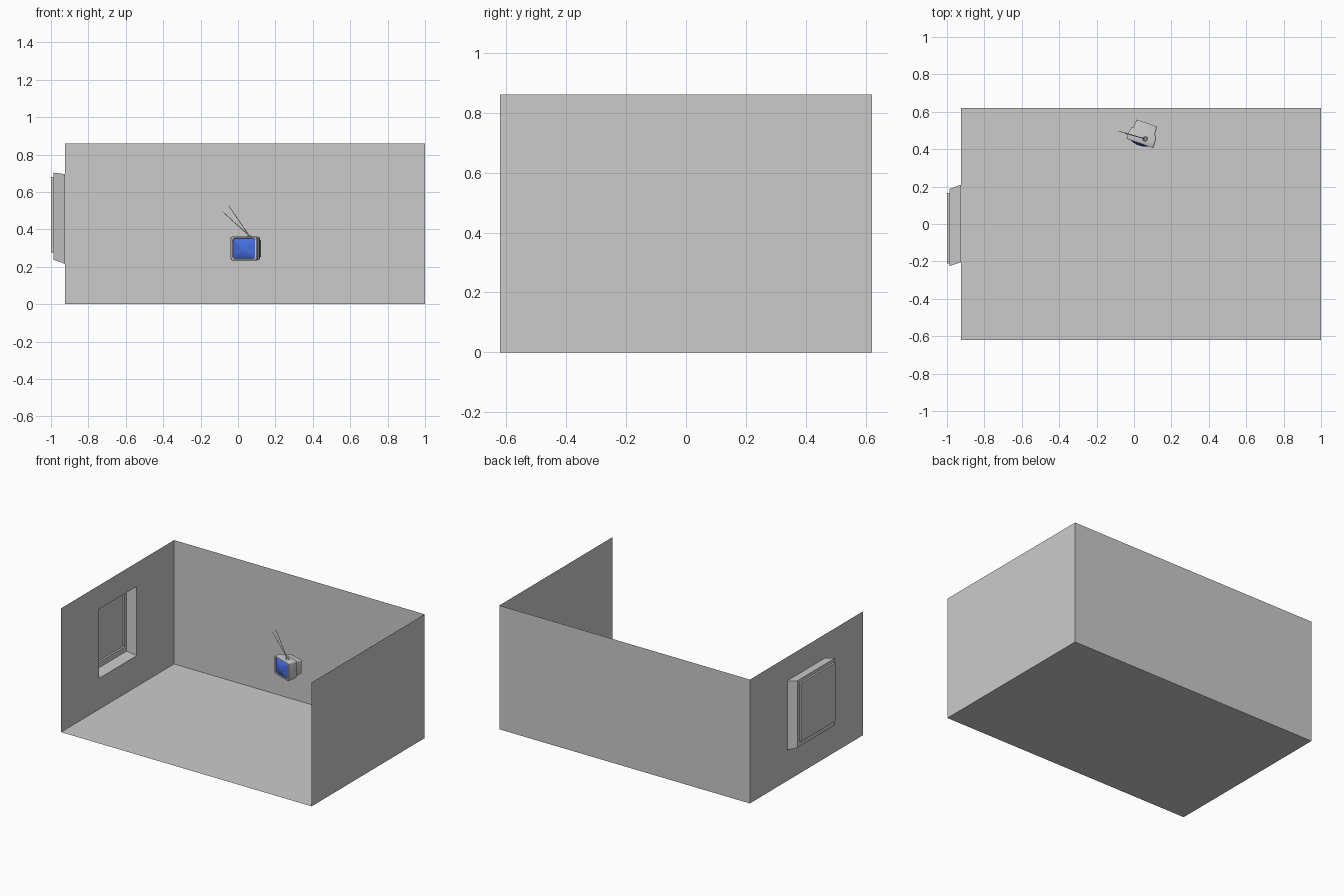
import bpy, bmesh
from math import cos, sin, pi, radians
from mathutils import Matrix, Vector

if "Cube" in bpy.data.objects:
    bpy.data.objects.remove(bpy.data.objects["Cube"])


def loft(name, rings, cap_first=False, cap_last=True, matrix=None, color=None, smooth=False):
    """Skin a series of closed point rings into one object."""
    bm = bmesh.new()
    loops = [[bm.verts.new(p) for p in ring] for ring in rings]
    for a, b in zip(loops, loops[1:]):
        for i in range(len(a)):
            j = (i + 1) % len(a)
            bm.faces.new((a[i], a[j], b[j], b[i]))
    if cap_first:
        bm.faces.new(loops[0])
    if cap_last:
        bm.faces.new(loops[-1])
    bmesh.ops.recalc_face_normals(bm, faces=bm.faces)
    if matrix:
        bm.transform(matrix)
    mesh = bpy.data.meshes.new(name)
    bm.to_mesh(mesh)
    bm.free()
    obj = bpy.data.objects.new(name, mesh)
    bpy.context.collection.objects.link(obj)
    if color:
        mat = bpy.data.materials.new(name)
        mat.diffuse_color = color
        mat.use_nodes = True
        mat.node_tree.nodes["Principled BSDF"].inputs["Base Color"].default_value = mat.diffuse_color
        mesh.materials.append(mat)
    if smooth:
        bpy.ops.object.select_all(action='DESELECT')
        obj.select_set(True)
        bpy.context.view_layer.objects.active = obj
        bpy.ops.object.shade_smooth_by_angle(angle=radians(35))
    return obj


def wall_rect(x, y0, y1, z0, z1):
    return [(x, y0, z0), (x, y1, z0), (x, y1, z1), (x, y0, z1)]


def round_rect(v, w, h, r, steps=4):
    """Rounded rectangle facing the viewer at local depth v."""
    pts = []
    for q, (sx, sz) in enumerate([(1, 1), (-1, 1), (-1, -1), (1, -1)]):
        for k in range(steps + 1):
            a = (q + k / steps) * pi / 2
            pts.append((sx * (w / 2 - r) + r * cos(a), v, sz * (h / 2 - r) + r * sin(a)))
    return pts


def rod(name, p, q, r0, r1, sides=8):
    """Tapered rod between two points."""
    p, q = Vector(p), Vector(q)
    rot = (q - p).to_track_quat('Z', 'Y')
    ring = lambda c, r: [c + rot @ Vector((r * cos(2 * pi * i / sides), r * sin(2 * pi * i / sides), 0))
                         for i in range(sides)]
    return loft(name, [ring(p, r0), ring(q, r1)], cap_first=True)


# Room shell: single-sheet floor, back wall and right wall; front and top open
X0, X1, Y, H = -0.925, 1.0, 0.62, 0.86
loft("floor", [[(X0, -Y, 0), (X1, -Y, 0), (X1, Y, 0), (X0, Y, 0)]])
loft("back_wall", [[(X0, Y, 0), (X1, Y, 0), (X1, Y, H), (X0, Y, H)]])
loft("right_wall", [wall_rect(X1, -Y, Y, 0, H)])

# Left wall with a window recess pushed outwards at a slight slant
loft("window_wall", [
    wall_rect(X0, -Y, Y, 0, H),
    wall_rect(X0, -0.205, 0.21, 0.215, 0.695),
    wall_rect(-0.987, -0.225, 0.187, 0.238, 0.703),
    wall_rect(-0.987, -0.21, 0.166, 0.275, 0.68),
    wall_rect(-1.0, -0.21, 0.166, 0.275, 0.68)])

# Television, turned slightly to the left
tv = Matrix.Translation((0.031, 0.431, 0.2975)) @ Matrix.Rotation(radians(-19), 4, 'Z')
loft("television_body", [
    round_rect(0.006, 0.122, 0.106, 0.012),
    round_rect(0.0, 0.128, 0.112, 0.014),
    round_rect(0.0, 0.146, 0.122, 0.010),
    round_rect(0.004, 0.152, 0.126, 0.010),
    round_rect(0.034, 0.152, 0.126, 0.010),
    round_rect(0.068, 0.138, 0.118, 0.008),
    round_rect(0.068, 0.122, 0.106, 0.006),
    round_rect(0.115, 0.115, 0.094, 0.006)], matrix=tv, smooth=True)

# Bulging screen
loft("television_screen", [
    round_rect(0.005 - 0.017 * (1 - s * s), 0.124 * s, 0.108 * s, 0.012 * s)
    for s in (1, 0.85, 0.65, 0.45, 0.25, 0.08)],
    matrix=tv, color=(0.06, 0.16, 0.75, 1), smooth=True)

# Antenna base and two rods
base = (0.06, 0.455, 0.366)
rod("antenna_base", (0.06, 0.455, 0.355), (0.06, 0.455, 0.368), 0.016, 0.009, 12)
for side, tip in (("left", (-0.083, 0.497, 0.495)), ("right", (-0.05, 0.485, 0.527))):
    rod("antenna_" + side, base, tip, 0.0022, 0.0014)
